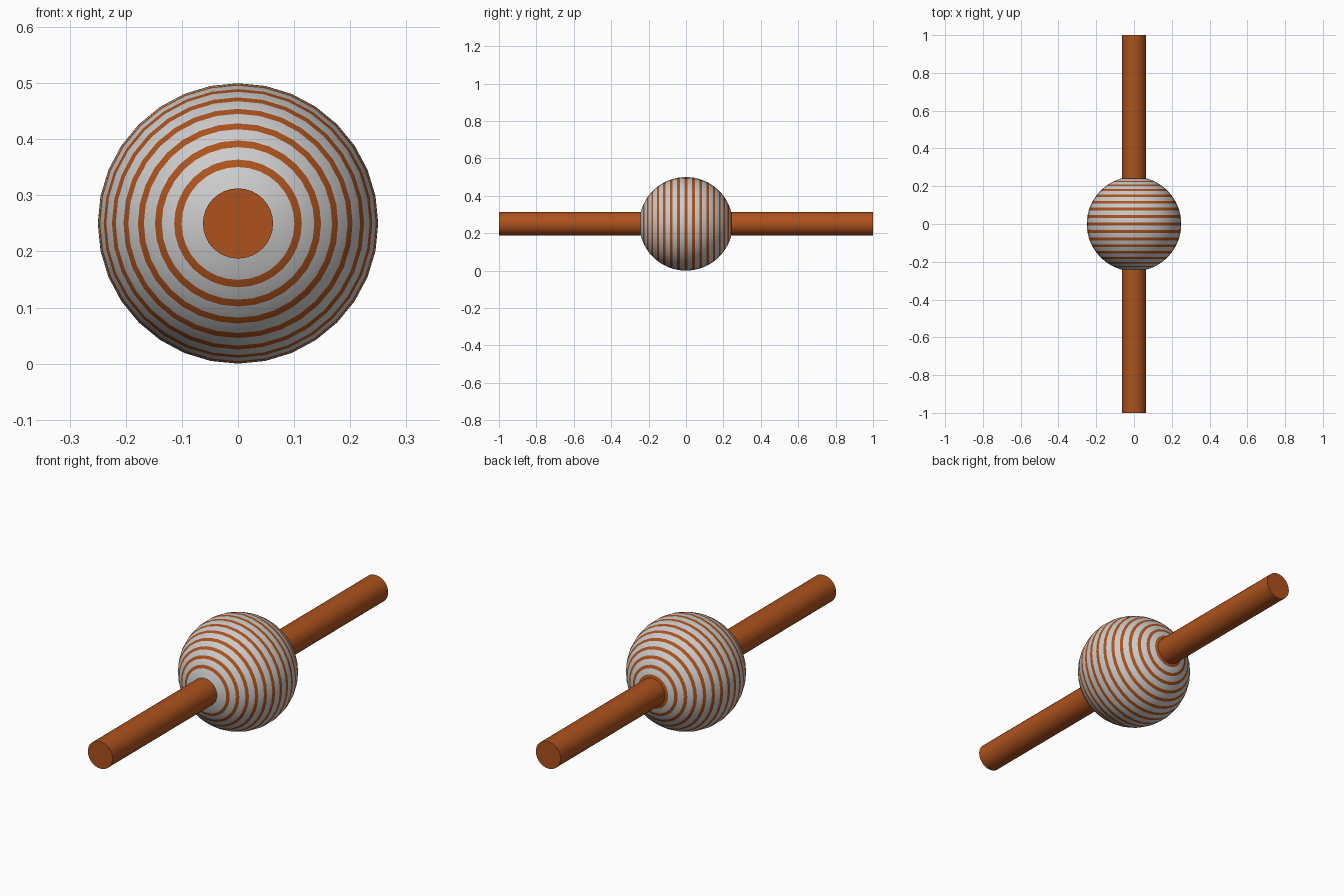
import bpy, bmesh
from math import sin, cos, pi, radians

if "Cube" in bpy.data.objects:
    bpy.data.objects.remove(bpy.data.objects["Cube"])

R, ROD_R, SIDES = 0.25, 0.0625, 32
STEP, HALF = 9.23, 1.68      # stripe spacing and half width, in degrees


def material(name, rgb):
    m = bpy.data.materials.new(name)
    m.diffuse_color = (*rgb, 1)
    m.use_nodes = True
    m.node_tree.nodes["Principled BSDF"].inputs["Base Color"].default_value = m.diffuse_color
    return m


brown = material("rust_brown", (0.42, 0.085, 0.012))
pale = material("pale_grey", (0.8, 0.8, 0.8))


def lathe(name, profile, colours, mats, caps=False):
    """Revolve (y, radius) points about the horizontal rod axis."""
    bm = bmesh.new()
    rings = [[bm.verts.new((r * sin(2 * pi * i / SIDES), y, R + r * cos(2 * pi * i / SIDES)))
              for i in range(SIDES)] for y, r in profile]
    for a, b, c in zip(rings, rings[1:], colours):
        for i in range(SIDES):
            j = (i + 1) % SIDES
            bm.faces.new((a[i], a[j], b[j], b[i])).material_index = c
    if caps:
        bm.faces.new(rings[0])
        bm.faces.new(rings[-1])
    bmesh.ops.recalc_face_normals(bm, faces=bm.faces)
    mesh = bpy.data.meshes.new(name)
    bm.to_mesh(mesh)
    bm.free()
    for m in mats:
        mesh.materials.append(m)
    ob = bpy.data.objects.new(name, mesh)
    bpy.context.collection.objects.link(ob)
    bpy.ops.object.select_all(action='DESELECT')
    ob.select_set(True)
    bpy.context.view_layer.objects.active = ob
    bpy.ops.object.shade_smooth_by_angle(angle=radians(35))
    return ob


# striped ball: latitudes at the edges of each stripe, plus mid-band rings
END = 75.52                  # latitude where the ball meets the rod
lats, colours = [-END, -70.8], [0]
for k in range(-7, 8):
    lats += [k * STEP - HALF, k * STEP + HALF, (k + 0.5) * STEP]
    colours += [0, 1, 0]
lats += [8 * STEP - HALF, END]
colours += [0, 1]
profile = [(R * sin(radians(a)), R * cos(radians(a))) for a in lats]
lathe("striped_ball", profile, colours, (pale, brown))

# rod running through the ball
lathe("rod", [(-1, ROD_R), (1, ROD_R)], [0], (brown,), caps=True)
